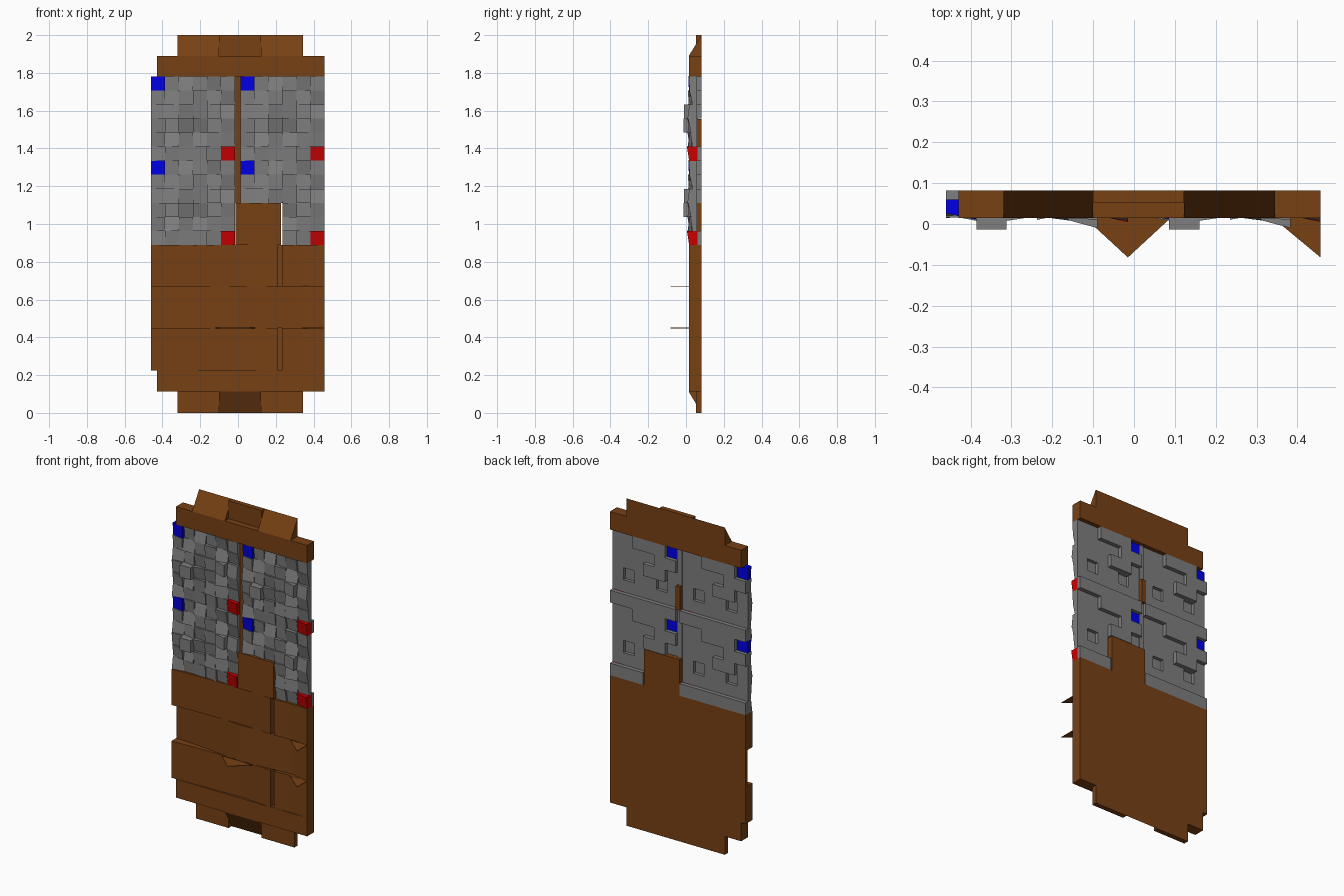
import bpy, bmesh, random

random.seed(4)
cube = bpy.data.objects.get("Cube")
if cube:
    bpy.data.objects.remove(cube, do_unlink=True)


def material(name, rgb):
    m = bpy.data.materials.new(name)
    m.use_nodes = True
    m.diffuse_color = (*rgb, 1)
    m.node_tree.nodes["Principled BSDF"].inputs["Base Color"].default_value = (*rgb, 1)
    return m


wood = material("brown wood", (0.185, 0.052, 0.007))
stone = material("grey stone", (0.21, 0.21, 0.21))
blue = material("blue marker", (0, 0, 0.9))
red = material("red marker", (0.6, 0, 0))

LEFT, RIGHT, BACK, FRONT = -0.46, 0.457, 0.082, 0.015


def finish(bm, name, mats):
    bmesh.ops.recalc_face_normals(bm, faces=bm.faces)
    mesh = bpy.data.meshes.new(name)
    bm.to_mesh(mesh)
    bm.free()
    for m in mats:
        mesh.materials.append(m)
    obj = bpy.data.objects.new(name, mesh)
    bpy.context.collection.objects.link(obj)
    return obj


def prism(bm, bottom, top, index=0):
    """Close two matching loops into a solid."""
    a = [bm.verts.new(p) for p in bottom]
    b = [bm.verts.new(p) for p in top]
    faces = [bm.faces.new(a), bm.faces.new(b)]
    for i in range(len(a)):
        j = (i + 1) % len(a)
        faces.append(bm.faces.new((a[i], a[j], b[j], b[i])))
    for f in faces:
        f.material_index = index


def plan(name, outline, z0, z1, mat=wood):
    """Raise an outline drawn in plan."""
    bm = bmesh.new()
    prism(bm, [(x, y, z0) for x, y in outline], [(x, y, z1) for x, y in outline])
    return finish(bm, name, [mat])


def box(name, x0, x1, y0, y1, z0, z1, mat=wood):
    return plan(name, [(x0, y0), (x1, y0), (x1, y1), (x0, y1)], z0, z1, mat)


def ramp(name, x0, x1, z_thick, z_thin):
    """Wedge whose front slopes back to a thin edge."""
    side = [(FRONT, z_thick), (BACK, z_thick), (BACK, z_thin)]
    bm = bmesh.new()
    prism(bm, [(x0, y, z) for y, z in side], [(x1, y, z) for y, z in side])
    return finish(bm, name, [wood])


def plank(name, front, z0, z1):
    """Board with a bent front and a flat back."""
    return plan(name, front + [(front[-1][0], BACK), (front[0][0], BACK)], z0, z1)


# Top rail with interlocking tabs
TABS = [-0.32, -0.10, 0.123, 0.345]
box("top_rail", -0.43, RIGHT, FRONT, BACK, 1.78, 1.89)
ramp("top_tab_right", TABS[0], TABS[1], 1.89, 2.0)
box("top_tab_centre", TABS[1], TABS[2], 0.052, BACK, 1.89, 2.0)
ramp("top_tab_left", TABS[2], TABS[3], 1.89, 2.0)

# Bottom rail with the opposite tabs
box("bottom_rail", -0.43, RIGHT, FRONT, BACK, 0.112, 0.225)
box("bottom_tab_right", TABS[0], TABS[1], 0.052, BACK, 0, 0.112)
ramp("bottom_tab_centre", TABS[1], TABS[2], 0.112, 0)
box("bottom_tab_left", TABS[2], TABS[3], 0.052, BACK, 0, 0.112)

# Boards, with a groove through the first and third
for label, z0, z1 in (("lower", 0.225, 0.45), ("upper", 0.67, 0.89)):
    plank(label + "_board", [(LEFT, FRONT), (-0.24, 0.022), (0, 0.03), (0.208, FRONT)], z0, z1)
    box(label + "_groove", 0.208, 0.232, 0.06, BACK, z0, z1)
    plank(label + "_short_board", [(0.232, FRONT), (0.34, 0.02), (RIGHT, FRONT)], z0, z1)
plank("middle_board", [(LEFT, 0.062), (-0.24, 0.045), (0, FRONT), (0.21, 0.032),
                       (0.34, 0.04), (RIGHT, FRONT)], 0.45, 0.67)

# Thin splinters standing out of the board joints
plan("centre_splinter", [(-0.12, FRONT), (-0.015, -0.082), (0.09, FRONT)], 0.448, 0.451)
for z in (0.45, 0.67):
    plan("edge_splinter", [(0.34, FRONT), (RIGHT, -0.082), (RIGHT, FRONT)], z - 0.002, z + 0.001)

# Post and strip between the stone panels
box("short_post", -0.012, 0.228, 0.018, BACK, 0.89, 1.11)
box("centre_strip", -0.016, 0.012, 0.04, 0.057, 1.11, 1.78)
box("centre_peg", -0.016, 0.012, 0.04, BACK, 1.41, 1.555)
for z0, z1 in ((1.11, 1.41), (1.555, 1.78)):
    box("strip_backing", -0.016, 0.012, 0.057, 0.063, z0, z1, stone)

# Stone panel pattern: front depths at the four corners of every block
N, SIZE = 6, 0.0742
depths = {}
for c in range(N):
    for r in range(N):
        base = random.uniform(0.018, 0.03)
        tx, tz = random.uniform(-0.009, 0.009), random.uniform(-0.009, 0.009)
        depths[c, r] = [base + sx * tx + sz * tz
                        for sx, sz in ((-1, -1), (1, -1), (1, 1), (-1, 1))]
depths[1, 3] = [-0.014] * 4
depths[4, 2] = [0.01, -0.01, -0.01, 0.01]
RAISED = {(2, 0), (3, 0), (0, 1), (1, 0), (1, 1), (1, 2), (2, 2)}
SUNK = {(1, 3), (4, 3)}


def stone_panel(name, x0, z_top, gap=False):
    bm = bmesh.new()
    for (c, r), front in depths.items():
        if gap and c < 3 and r > 2:
            continue
        back = 0.057
        if r == N - 1 or (c, r) in RAISED:
            back = BACK
        elif (c, r) in SUNK:
            back = 0.037
        index = 0
        if (c, r) == (0, 0):
            index = 1
        elif (c, r) == (N - 1, N - 1):
            index = 2
        xa, za = x0 + c * SIZE, z_top - (r + 1) * SIZE
        xb, zb = xa + SIZE, za + SIZE
        corners = [(xa, za), (xb, za), (xb, zb), (xa, zb)]
        # marker blocks are thin, with stone filling behind the lower one
        rear = 0.06 if index else back
        prism(bm, [(x, y, z) for (x, z), y in zip(corners, front)],
              [(x, rear, z) for x, z in corners], index)
        if index == 2:
            prism(bm, [(x, rear, z) for x, z in corners],
                  [(x, BACK, z) for x, z in corners])
    return finish(bm, name, [stone, blue, red])


for side, x0 in (("right", LEFT), ("left", 0.012)):
    stone_panel("upper_stone_" + side, x0, 1.78)
    stone_panel("lower_stone_" + side, x0, 1.335, gap=side == "left")
